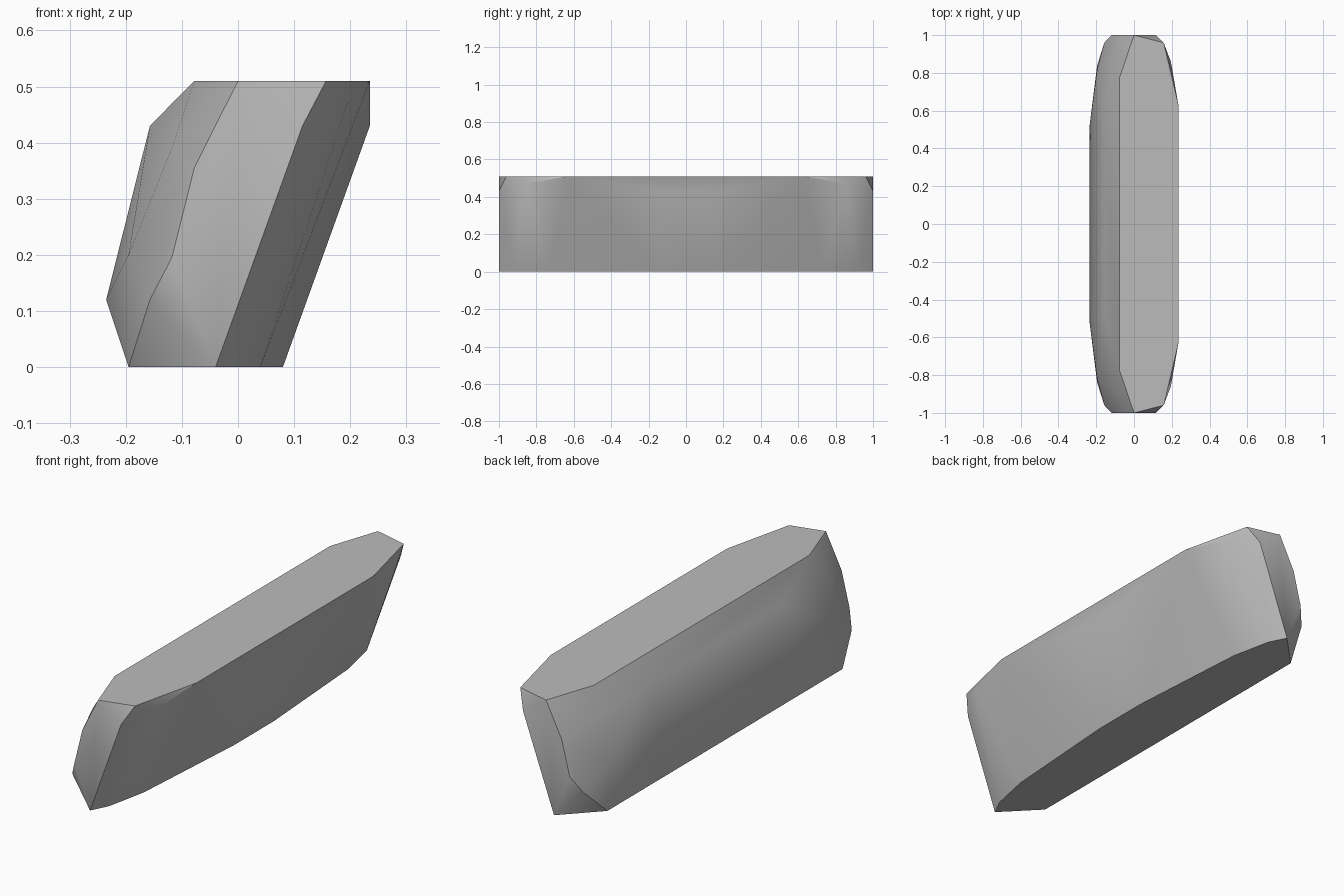
import bpy
import bmesh
import math

cube = bpy.data.objects.get("Cube")
if cube:
    bpy.data.objects.remove(cube, do_unlink=True)

# Plain grey finish
grey = bpy.data.materials.new("plain_grey")
grey.use_nodes = True
colour = (0.5, 0.5, 0.5, 1.0)
grey.diffuse_color = colour
bsdf = grey.node_tree.nodes["Principled BSDF"]
bsdf.inputs["Base Color"].default_value = colour
bsdf.inputs["Roughness"].default_value = 0.9

# Corners of one half; each is mirrored front to back
top_rim = [(-.078, .77, .51), (0, 1, .51), (.157, .96, .51), (.235, .63, .51)]
end_cap = [(-.078, 1, .355), (-.118, 1, .195), (-.04, 1, 0), (.115, 1, .43)]
overhang = [(.195, .86, .47), (.235, .14, .43), (.08, .14, 0),
            (.04, .73, 0), (0, .92, 0)]
left_flank = [(-.157, .47, .43), (-.235, .52, .12), (-.195, .84, 0),
              (-.118, .87, .39), (-.195, .82, .2), (-.157, .96, .12),
              (-.115, .93, .012)]

# Faceted leaning block, wrapped around the corners
bm = bmesh.new()
for x, y, z in top_rim + end_cap + overhang + left_flank:
    for side in (-1, 1):
        bm.verts.new((x, y * side, z))
hull = bmesh.ops.convex_hull(bm, input=bm.verts)
loose = [v for v in bm.verts if not v.link_faces]
bmesh.ops.delete(bm, geom=loose, context="VERTS")
bmesh.ops.dissolve_limit(bm, angle_limit=math.radians(1),
                         verts=bm.verts, edges=bm.edges)
bmesh.ops.recalc_face_normals(bm, faces=bm.faces)

mesh = bpy.data.meshes.new("leaning_block")
bm.to_mesh(mesh)
bm.free()
mesh.materials.append(grey)
block = bpy.data.objects.new("leaning_block", mesh)
bpy.context.collection.objects.link(block)

# Soft flanks, crisp rims
bpy.ops.object.select_all(action="DESELECT")
block.select_set(True)
bpy.context.view_layer.objects.active = block
bpy.ops.object.shade_smooth_by_angle(angle=math.radians(38))
